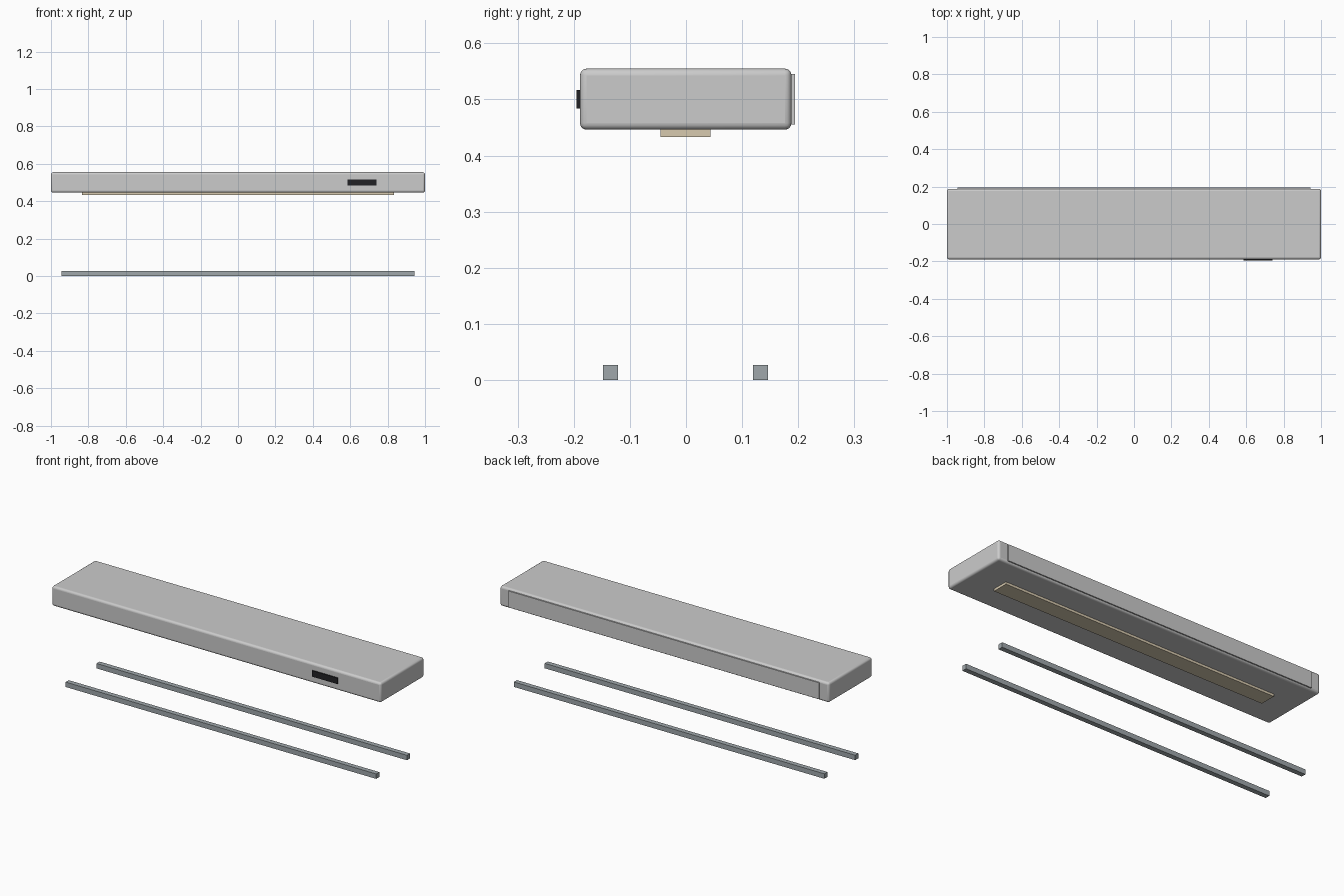
import bpy

if "Cube" in bpy.data.objects:
    bpy.data.objects.remove(bpy.data.objects["Cube"])


def material(name, rgb):
    m = bpy.data.materials.new(name)
    m.diffuse_color = (*rgb, 1)
    m.use_nodes = True
    m.node_tree.nodes["Principled BSDF"].inputs["Base Color"].default_value = m.diffuse_color
    return m


def box(name, x, y, z, mat=None, bevel=0):
    """Box from (min, max) ranges on each axis, with optional rounded edges."""
    ranges = (x, y, z)
    bpy.ops.mesh.primitive_cube_add(size=1, location=[(a + b) / 2 for a, b in ranges])
    ob = bpy.context.object
    ob.name = name
    ob.scale = [b - a for a, b in ranges]
    bpy.ops.object.transform_apply(location=False, rotation=False, scale=True)
    if mat:
        ob.data.materials.append(mat)
    if bevel:
        mod = ob.modifiers.new("Rounded edges", 'BEVEL')
        mod.width = bevel
        mod.segments = 4
        bpy.ops.object.shade_smooth_by_angle()
    return ob


black = material("black", (0.015, 0.015, 0.018))
cream = material("cream", (0.68, 0.59, 0.43))
metal = material("metal", (0.35, 0.39, 0.41))

# Main housing with rounded edges
box("housing", (-1, 1), (-0.189, 0.188), (0.446, 0.555), bevel=0.012)

# Thin cover plate on the back
box("back_plate", (-0.943, 0.943), (0.18, 0.194), (0.455, 0.545))

# Dark display on the front
box("display", (0.585, 0.74), (-0.195, -0.18), (0.484, 0.517), black)

# Pale strip under the housing
box("under_strip", (-0.833, 0.833), (-0.045, 0.044), (0.433, 0.455), cream)

# Pair of loose floor rails
for side, y in (("front", -0.1345), ("back", 0.133)):
    box(side + "_rail", (-0.943, 0.943), (y - 0.0135, y + 0.0135), (0, 0.027), metal)
